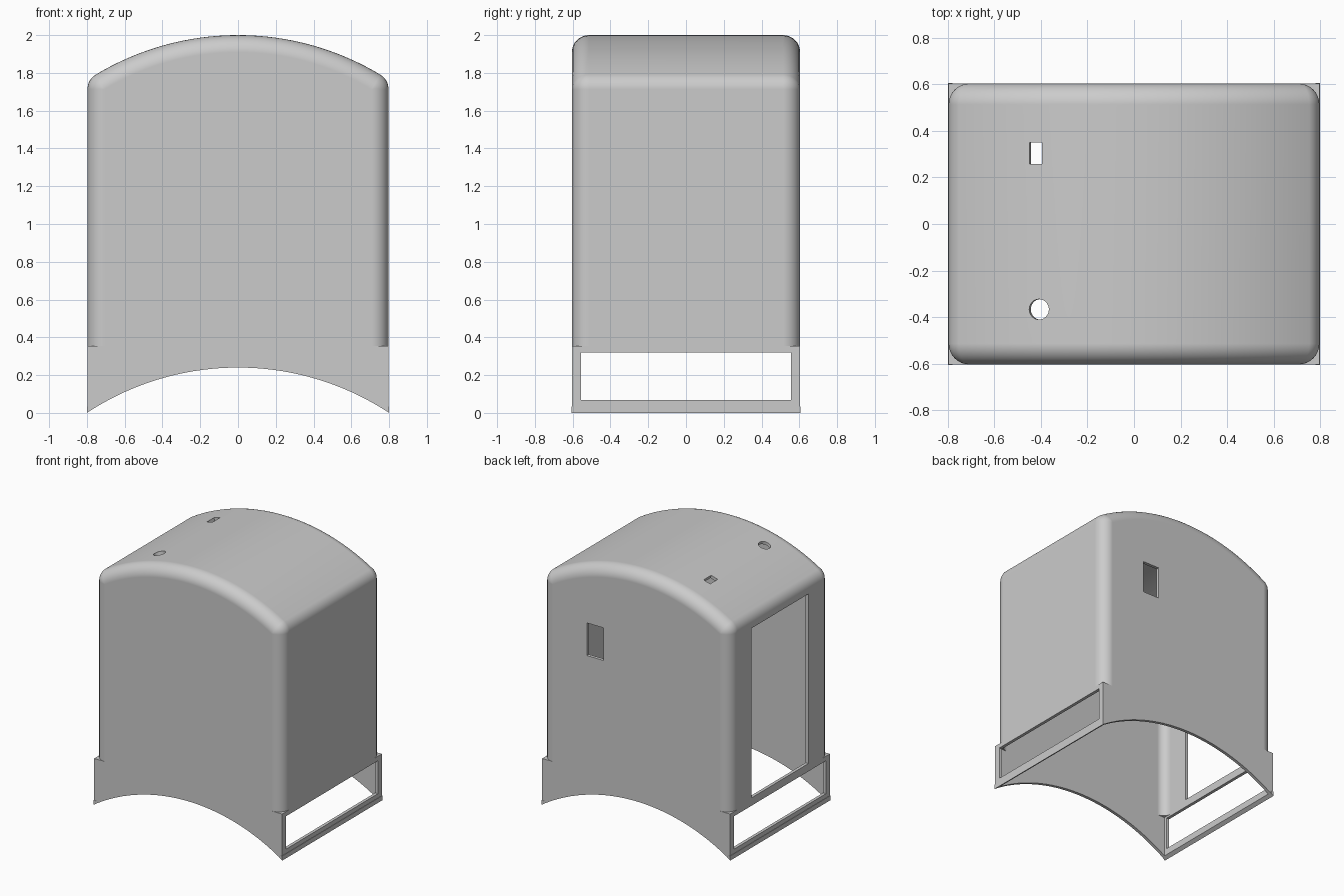
import bpy, bmesh, math
from mathutils import Matrix

if "Cube" in bpy.data.objects:
    bpy.data.objects.remove(bpy.data.objects["Cube"])

W, Y = 0.797, 0.604          # half width, half depth of the cab
R_ROOF, TOP = 1.46, 2.0      # roof arch radius and height
FILLET, WALL = 0.09, 0.024   # edge rounding and wall thickness
ZC = TOP - R_ROOF            # roof arch centre height

grey = bpy.data.materials.new("light_grey")
grey.diffuse_color = (0.6, 0.6, 0.6, 1)
grey.use_nodes = True
grey.node_tree.nodes["Principled BSDF"].inputs["Base Color"].default_value = grey.diffuse_color


def finish(name, bm):
    bmesh.ops.recalc_face_normals(bm, faces=bm.faces)
    me = bpy.data.meshes.new(name)
    bm.to_mesh(me)
    bm.free()
    ob = bpy.data.objects.new(name, me)
    me.materials.append(grey)
    bpy.context.collection.objects.link(ob)
    return ob


def box(name, x0, x1, y0, y1, z0, z1, tilt=0.0):
    bm = bmesh.new()
    bmesh.ops.create_cube(bm, size=1, matrix=Matrix.Translation(((x0 + x1) / 2, (y0 + y1) / 2, (z0 + z1) / 2))
                          @ Matrix.Rotation(tilt, 4, 'Y') @ Matrix.Diagonal((x1 - x0, y1 - y0, z1 - z0, 1)))
    return finish(name, bm)


def cylinder(name, r, length, matrix, n):
    bm = bmesh.new()
    bmesh.ops.create_cone(bm, cap_ends=True, segments=n, radius1=r, radius2=r, depth=length, matrix=matrix)
    return finish(name, bm)


def cab_profile(q, zb):
    """Arched outline: a core shape grown outwards by q, open at the bottom."""
    cx, rc = W - FILLET, R_ROOF - FILLET
    a_end = math.asin(cx / rc)
    cz = ZC + rc * math.cos(a_end)
    right = [(cx + q, zb)]
    for i in range(9):                       # shoulder rounding
        a = (math.pi / 2 - a_end) * i / 8
        right.append((cx + q * math.cos(a), cz + q * math.sin(a)))
    for i in range(1, 17):                   # roof arch up to the middle
        a = a_end * (1 - i / 16)
        right.append(((rc + q) * math.sin(a), ZC + (rc + q) * math.cos(a)))
    return right + [(-x, z) for x, z in reversed(right[:-1])]


def cab_solid(name, r, zb):
    """Loft the outline along y with rounded front and back edges."""
    steps = [math.pi / 2 * i / 8 for i in range(9)]
    rings = [(-(Y - FILLET) - r * math.cos(a), r * math.sin(a)) for a in steps]
    rings += [(-y, q) for y, q in reversed(rings)]
    bm = bmesh.new()
    loops = [[bm.verts.new((x, y, z)) for x, z in cab_profile(max(q, 1e-4), zb)] for y, q in rings]
    for a, b in zip(loops, loops[1:]):
        n = len(a)
        for i in range(n):
            bm.faces.new((a[i], a[(i + 1) % n], b[(i + 1) % n], b[i]))
    bm.faces.new(loops[0])
    bm.faces.new(loops[-1])
    return finish(name, bm)


def combine(target, tool, op):
    m = target.modifiers.new("cut", 'BOOLEAN')
    m.operation, m.solver, m.object = op, 'EXACT', tool
    bpy.context.view_layer.objects.active = target
    bpy.ops.object.modifier_apply(modifier=m.name)
    bpy.data.objects.remove(tool, do_unlink=True)


# outer shape: rounded cab, square skirt, thin lips along the bottom sides
cab = cab_solid("cab_shell", FILLET, 0.2)
combine(cab, box("skirt", -W, W, -Y, Y, -0.05, 0.355), 'UNION')
for s in (-1, 1):
    a, b = sorted((s * 0.78, s * 0.8))
    combine(cab, box("lip", a, b, -Y - 0.003, Y + 0.003, -0.04, 0.035), 'UNION')

# hollow interior
inner = cab_solid("interior", FILLET - WALL, 0.25)
combine(inner, box("skirt_interior", -W + WALL, W - WALL, -Y + WALL, Y - WALL, -0.2, 0.335), 'UNION')
combine(cab, inner, 'DIFFERENCE')

# arched underside
r_under = (0.8 ** 2 + 0.24 ** 2) / 0.48
under = Matrix.Translation((0, 0, 0.24 - r_under)) @ Matrix.Rotation(math.pi / 2, 4, 'X')
combine(cab, cylinder("underside", r_under, 3, under, 192), 'DIFFERENCE')

# skirt openings on both sides, doorway, back window
combine(cab, box("skirt_openings", -1, 1, -0.557, 0.557, 0.068, 0.32), 'DIFFERENCE')
combine(cab, box("doorway", -1, -0.6, -0.345, 0.345, 0.38, 1.68), 'DIFFERENCE')
combine(cab, box("back_window", 0.275, 0.418, 0.4, 0.8, 1.245, 1.495), 'DIFFERENCE')

# roof holes, square to the curved roof
hx = -0.414
tilt = math.asin(hx / R_ROOF)
hz = ZC + R_ROOF * math.cos(tilt)
combine(cab, box("roof_slot", hx - 0.037, hx + 0.02, 0.258, 0.35, hz - 0.1, hz + 0.1, tilt), 'DIFFERENCE')
hole = Matrix.Translation((hx + 0.006, -0.367, hz)) @ Matrix.Rotation(tilt, 4, 'Y')
combine(cab, cylinder("roof_hole", 0.044, 0.2, hole, 32), 'DIFFERENCE')

# smooth shading with crisp edges
bpy.ops.object.select_all(action='DESELECT')
cab.select_set(True)
bpy.context.view_layer.objects.active = cab
bpy.ops.object.shade_smooth_by_angle(angle=math.radians(30))
wn = cab.modifiers.new("weighted_normals", 'WEIGHTED_NORMAL')
wn.keep_sharp = True
